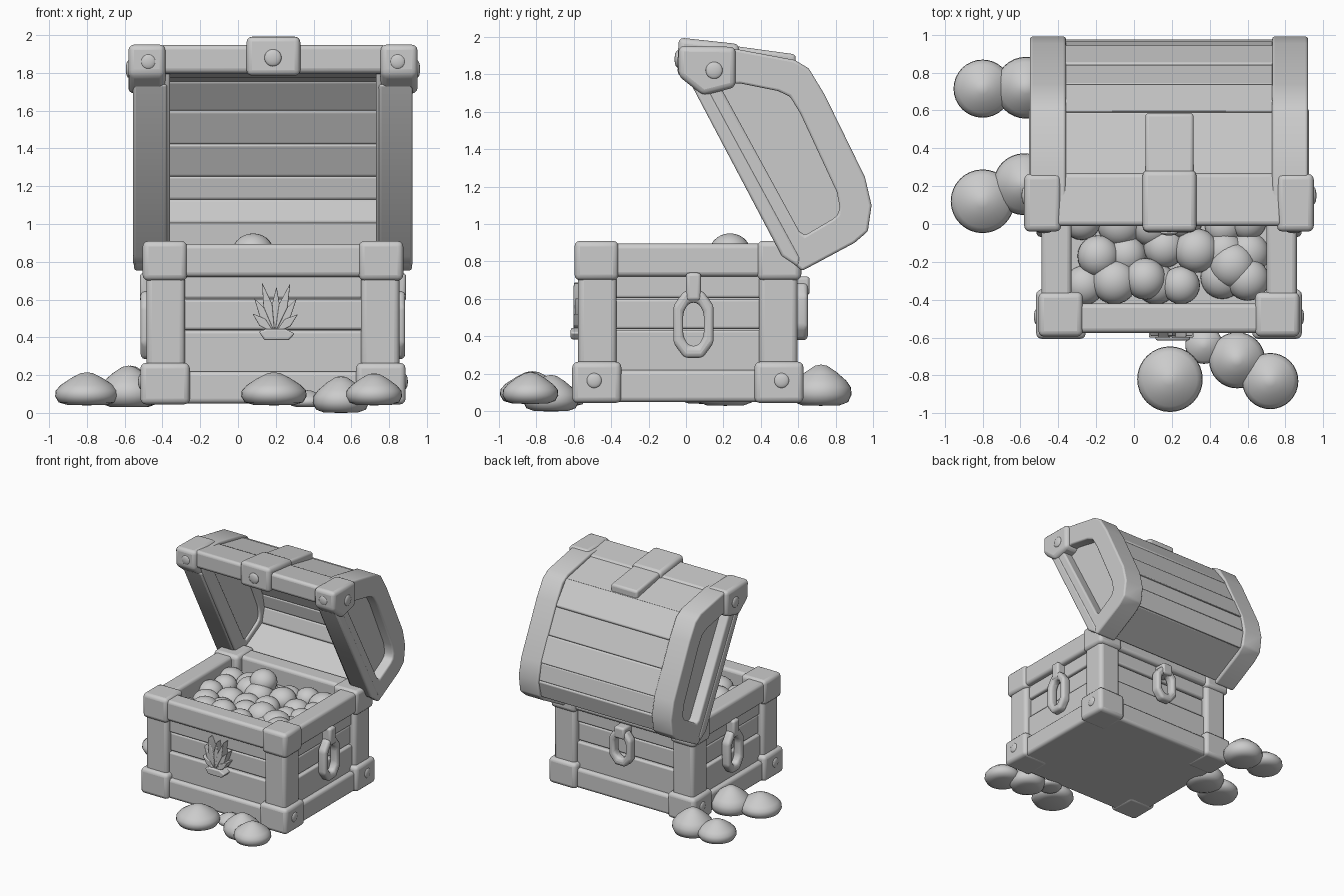
import bpy, bmesh, math, random
from mathutils import Vector, Matrix

if "Cube" in bpy.data.objects:
    bpy.data.objects.remove(bpy.data.objects["Cube"], do_unlink=True)

clay = bpy.data.materials.new("light_grey")
clay.use_nodes = True
clay.diffuse_color = (0.6, 0.6, 0.6, 1)
clay.node_tree.nodes["Principled BSDF"].inputs["Base Color"].default_value = (0.6, 0.6, 0.6, 1)

CX, CY = 0.185, 0.01          # middle of the chest body
random.seed(4)


def finish(name, bm, bevel=0.0):
    bmesh.ops.recalc_face_normals(bm, faces=bm.faces)
    mesh = bpy.data.meshes.new(name)
    bm.to_mesh(mesh)
    bm.free()
    mesh.materials.append(clay)
    ob = bpy.data.objects.new(name, mesh)
    bpy.context.collection.objects.link(ob)
    if bevel:
        mod = ob.modifiers.new("soft_edges", "BEVEL")
        mod.width, mod.segments, mod.limit_method = bevel, 3, "ANGLE"
    bpy.ops.object.select_all(action="DESELECT")
    ob.select_set(True)
    bpy.context.view_layer.objects.active = ob
    bpy.ops.object.shade_smooth_by_angle(angle=math.radians(50))
    return ob


def place(axis, depth, p):
    return (depth, p[0], p[1]) if axis == "x" else (p[0], depth, p[1])


def prism(name, outline, a, b, bevel=0.02, axis="x"):
    """Outline swept from a to b along an axis."""
    bm = bmesh.new()
    lo, hi = ([bm.verts.new(place(axis, d, p)) for p in outline] for d in (a, b))
    bm.faces.new(lo)
    bm.faces.new(hi)
    n = len(outline)
    for i in range(n):
        j = (i + 1) % n
        bm.faces.new((lo[i], lo[j], hi[j], hi[i]))
    return finish(name, bm, bevel)


def frame(name, outer, inner, a, b, bevel=0.02, axis="x"):
    """Closed band between two matching outlines."""
    bm = bmesh.new()
    loops = [[bm.verts.new(place(axis, d, p)) for p in line]
             for line, d in ((outer, a), (outer, b), (inner, b), (inner, a))]
    n = len(outer)
    for k in range(4):
        for i in range(n):
            j, m = (i + 1) % n, (k + 1) % 4
            bm.faces.new((loops[k][i], loops[k][j], loops[m][j], loops[m][i]))
    return finish(name, bm, bevel)


def box(name, x0, x1, y0, y1, z0, z1, bevel=0.025):
    return prism(name, [(y0, z0), (y1, z0), (y1, z1), (y0, z1)], x0, x1, bevel)


def ball(name, centre, size):
    bm = bmesh.new()
    bmesh.ops.create_uvsphere(bm, u_segments=24, v_segments=14, radius=1)
    bm.transform(Matrix.Translation(centre) @ Matrix.Diagonal((*size, 1)))
    return finish(name, bm)


# --- chest body: core, rails, posts and corner caps ---
box("bottom_slab", CX - .64, CX + .64, CY - .56, CY + .56, .05, .2)
for z0, z1, tag in ((.05, .22, "bottom"), (.72, .895, "top")):
    for s, side in ((-1, "front"), (1, "back")):
        y0, y1 = sorted((CY + s * .43, CY + s * .585))
        box(f"{tag}_rail_{side}", CX - .6, CX + .6, y0, y1, z0, z1)
    for s, side in ((-1, "right"), (1, "left")):
        x0, x1 = sorted((CX + s * .515, CX + s * .675))
        box(f"{tag}_rail_{side}", x0, x1, CY - .55, CY + .55, z0, z1)

for sx in (-1, 1):
    for sy in (-1, 1):
        def corner(name, outer, inner, z0, z1):
            x0, x1 = sorted((CX + sx * outer, CX + sx * inner))
            y0, y1 = sorted((CY + sy * (outer - .085), CY + sy * (inner - .085)))
            box(name, x0, x1, y0, y1, z0, z1, .03)
        corner("corner_post", .67, .465, .1, .85)
        corner("lower_corner_cap", .702, .44, .045, .265)
        corner("upper_corner_cap", .69, .455, .70, .91)
        ball("corner_stud", (CX + sx * .7, CY + sy * .5, .165), (.014, .04, .04))

# --- wall planks, slightly stepped ---
for i, (z0, z1) in enumerate(((.19, .435), (.44, .60), (.605, .74))):
    step = (.0, .018, .006)[i]
    for s in (-1, 1):
        y0, y1 = sorted((CY + s * .45, CY + s * (.55 - step)))
        box("wall_plank", CX - .55, CX + .55, y0, y1, z0, z1, .014)
        x0, x1 = sorted((CX + s * .53, CX + s * (.635 - step)))
        box("side_plank", x0, x1, CY - .46, CY + .46, z0, z1, .014)


# --- ring handles on both sides and the back ---
def oval(cu, cz, w, h):
    c = .45
    return [(cu + w * u, cz + h * v) for u, v in
            ((c, 1), (1, 1 - c), (1, c - 1), (c, -1), (-c, -1), (-1, c - 1), (-1, 1 - c), (-c, 1))]


for s in (-1, 1):
    a, b = sorted((CX + s * .625, CX + s * .70))
    frame("side_ring", oval(.04, .465, .108, .18), oval(.04, .465, .055, .115), a, b, .022)
    prism("side_ring_mount", [(0, .59), (.08, .59), (.08, .74), (0, .74)],
          *sorted((CX + s * .6, CX + s * .705)), .018)
frame("back_ring", oval(CX, .535, .105, .155), oval(CX, .535, .052, .09), .57, .65, .022, "y")
prism("back_ring_mount", [(CX - .05, .62), (CX + .05, .62), (CX + .05, .72), (CX - .05, .72)],
      .54, .66, .018, "y")

# --- leaf ornament on the front ---
root = Vector((.195, .42))
for i, deg in enumerate((-48, -30, -14, 2, 17, 32, 50)):
    up = Vector((math.sin(math.radians(deg)), math.cos(math.radians(deg))))
    out = Vector((up.y, -up.x))
    size = (.16, .22, .28, .25, .28, .22, .16)[i]
    leaf = [root, root + up * size * .55 + out * .024, root + up * size,
            root + up * size * .55 - out * .024]
    prism("ornament_leaf", [tuple(p) for p in leaf], -.6 + .008 * (i % 2), -.52, .006, "y")
prism("ornament_base", [(.11, .43), (.14, .385), (.27, .385), (.3, .42), (.25, .445), (.15, .445)],
      -.615, -.52, .01, "y")

# --- open lid ---
arch_out = [(-.0, 1.93), (.26, 1.935), (.58, 1.875), (.655, 1.83), (.74, 1.69), (.955, 1.25),
            (.99, 1.1), (.97, .96), (.9, .9), (.62, .75), (.52, .83), (.06, 1.71)]
arch_in = [(.2, 1.745), (.29, 1.75), (.49, 1.71), (.555, 1.68), (.61, 1.59), (.805, 1.17),
           (.82, 1.09), (.81, 1.05), (.78, 1.025), (.635, .94), (.605, .96), (.19, 1.72)]
for s in (-1, 1):
    def span(a, b):
        return sorted((CX + s * a, CX + s * b))
    frame("lid_arch", arch_out, arch_in, *span(.545, .735), .025)
    prism("lid_side_panel", [(.05, 1.75), *arch_out[2:5], (.9, 1.25), (.9, 1.0), (.6, .82), (.5, .9)],
          *span(.565, .65), .01)
    prism("lid_rim", [(.03, 1.74), (.11, 1.74), (.61, .82), (.6, .77), (.51, .83)],
          *span(.56, .74), .015)
    prism("lid_corner_cap", [(-.04, 1.79), (-.04, 1.95), (.265, 1.945), (.265, 1.73), (.09, 1.685)],
          *span(.57, .765), .03)
    ball("lid_stud", (CX + s * .765, .15, 1.82), (.014, .045, .045))
    ball("lid_front_stud", (CX + s * .66, -.035, 1.86), (.04, .014, .04))

prism("lid_front_rail", [(-.01, 1.80), (-.01, 1.95), (.27, 1.92), (.27, 1.77)],
      CX - .6, CX + .6, .025)

# lid planks follow the arch
seams = [(.24, 1.935), (.6, 1.865), (.75, 1.67), (.86, 1.45), (.96, 1.24),
         (.99, 1.09), (.95, .935), (.62, .76)]
hub = Vector((.42, 1.3))
for i, (p, q) in enumerate(zip(seams, seams[1:])):
    p, q = Vector(p), Vector(q)
    lift = .965 + .012 * (i % 2)
    pts = [hub.lerp(p, lift), hub.lerp(q, lift), hub.lerp(q, .8), hub.lerp(p, .8)]
    prism("lid_plank", [tuple(v) for v in pts], CX - .58, CX + .58, .012)

# clasp with its strap
prism("clasp", [(-.045, 1.785), (-.04, 1.995), (.285, 1.96), (.285, 1.86), (.06, 1.785)],
      CX - .14, CX + .145, .03)
prism("clasp_strap", [(.22, 1.85), (.22, 1.955), (.585, 1.905), (.585, 1.82)],
      CX - .125, CX + .13, .018)
ball("clasp_stud", (CX, -.045, 1.88), (.045, .016, .045))

# --- treasure heap ---
box("treasure_bed", CX - .53, CX + .53, CY - .45, CY + .45, .2, .74, .01)
for row in range(5):
    for col in range(6):
        x = CX - .43 + col * .172 + random.uniform(-.035, .035) + .03 * (row % 2)
        y = -.3 + row * .155 + random.uniform(-.03, .03)
        r = random.uniform(.095, .12)
        ball("treasure_ball", (min(x, .6), y, .735 + random.uniform(-.01, .045)), (r, r, r * .85))
ball("treasure_ball", (.08, .235, .85), (.11, .11, .1))
ball("treasure_ball", (.06, -.29, .78), (.11, .11, .1))
ball("treasure_ball", (.52, -.22, .78), (.12, .12, .1))


# --- loose nuggets with flat bases and peaked tops ---
def nugget(x, y, r, z0, z1):
    bm = bmesh.new()
    shape = ((0, 0), (.6, .01), (.88, .09), (.99, .27), (.97, .45), (.82, .61), (.5, .82), (.2, .97), (0, 1))
    verts = [bm.verts.new((u * r, 0, z0 + (z1 - z0) * v)) for u, v in shape]
    edges = [bm.edges.new(pair) for pair in zip(verts, verts[1:])]
    bmesh.ops.spin(bm, geom=verts + edges, axis=(0, 0, 1), cent=(0, 0, 0),
                   angle=math.tau, steps=32, use_duplicate=False)
    bmesh.ops.remove_doubles(bm, verts=bm.verts, dist=.0005)
    bmesh.ops.translate(bm, verts=bm.verts, vec=(x, y, 0))
    finish("loose_nugget", bm)


for spec in ((.19, -.82, .175, .04, .215), (.37, -.64, .1, .03, .12), (.545, -.72, .15, .0, .195),
             (.72, -.83, .15, .04, .21), (-.8, .715, .155, .04, .21), (-.57, .72, .165, .03, .25),
             (-.8, .12, .17, .04, .215), (-.58, .21, .165, .03, .25)):
    nugget(*spec)
